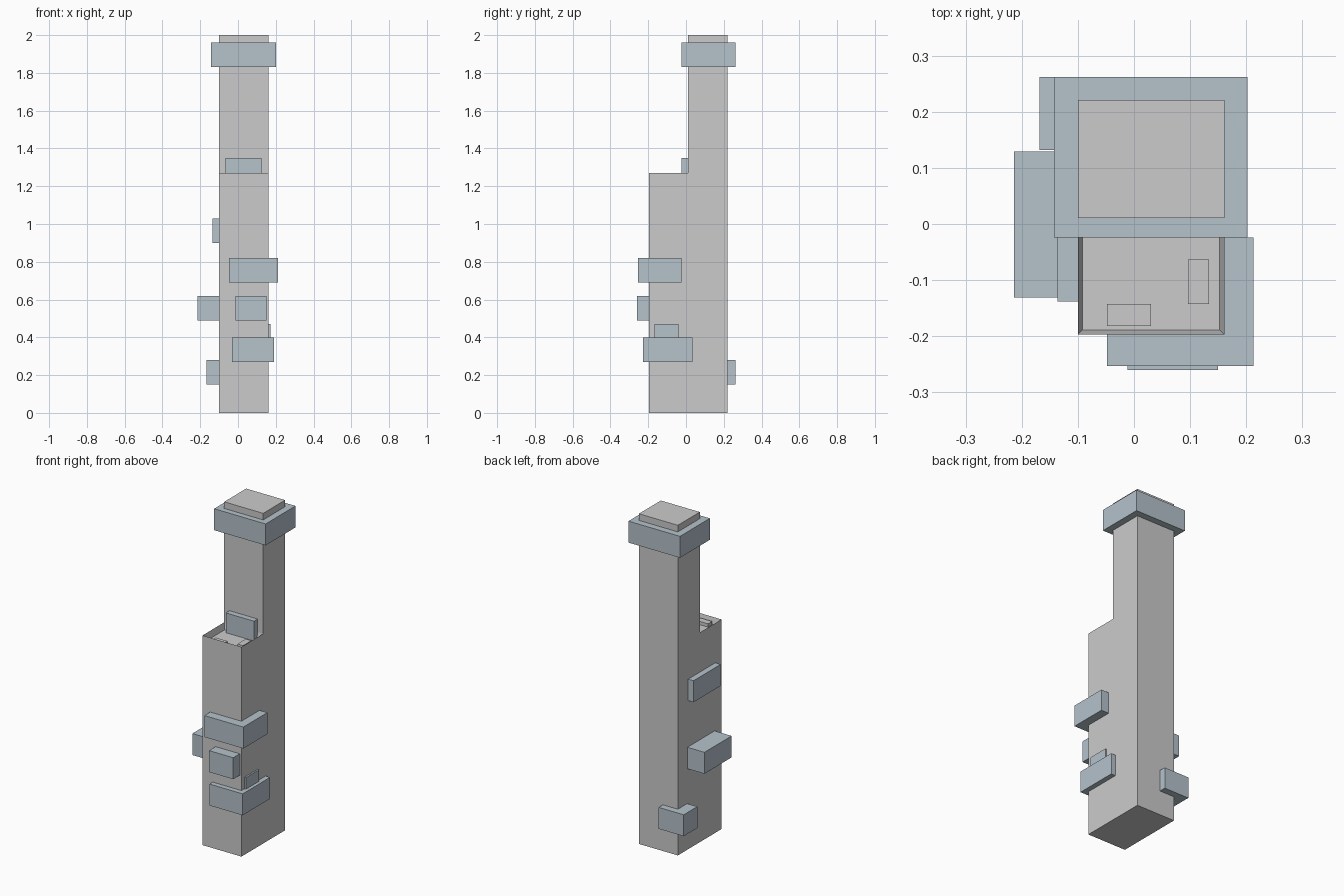
import bpy, bmesh

if "Cube" in bpy.data.objects:
    bpy.data.objects.remove(bpy.data.objects["Cube"])

blue = bpy.data.materials.new("blue_grey")
blue.diffuse_color = (0.46, 0.54, 0.60, 1)
blue.use_nodes = True
blue.node_tree.nodes["Principled BSDF"].inputs["Base Color"].default_value = blue.diffuse_color


def finish(bm, name, mat=None):
    bmesh.ops.recalc_face_normals(bm, faces=bm.faces)
    me = bpy.data.meshes.new(name)
    bm.to_mesh(me)
    bm.free()
    ob = bpy.data.objects.new(name, me)
    bpy.context.collection.objects.link(ob)
    if mat:
        me.materials.append(mat)
    return ob


def box(name, x, y, z, mat=None):
    bm = bmesh.new()
    bmesh.ops.create_cube(bm, size=1)
    for v in bm.verts:
        for i, (lo, hi) in enumerate((x, y, z)):
            v.co[i] = hi if v.co[i] > 0 else lo
    return finish(bm, name, mat)


# Stepped tower body: side profile extruded across x
X0, X1 = -0.10, 0.161
STEP, FLOOR = 1.27, 1.23
profile = [(-0.197, 0), (0.221, 0), (0.221, 2), (0.011, 2), (0.011, STEP), (-0.197, STEP)]
bm = bmesh.new()
side = bm.faces.new([bm.verts.new((X0, y, z)) for y, z in profile])
ext = bmesh.ops.extrude_face_region(bm, geom=[side], use_keep_orig=True)
bmesh.ops.translate(bm, vec=(X1 - X0, 0, 0),
                    verts=[g for g in ext["geom"] if isinstance(g, bmesh.types.BMVert)])
bmesh.ops.recalc_face_normals(bm, faces=bm.faces)

# Sunken roof of the lower block
roof = [f for f in bm.faces if all(abs(v.co.z - STEP) < 1e-4 for v in f.verts)]
bmesh.ops.inset_individual(bm, faces=roof, thickness=0.012, depth=FLOOR - STEP)
finish(bm, "tower_body")

# Low rooftop units inside the parapet
box("roof_unit_front", (-0.048, 0.030), (-0.182, -0.143), (FLOOR - 0.005, FLOOR + 0.02))
box("roof_unit_side", (0.096, 0.134), (-0.143, -0.063), (FLOOR - 0.005, FLOOR + 0.02))

# Collar and projecting bays, all the same height: x range, y range, base z
H = 0.13
bays = {
    "top_collar": ((-0.143, 0.202), (-0.024, 0.262), 1.83),
    "step_bay": ((-0.065, 0.124), (-0.024, 0.10), 1.22),
    "corner_bay_upper": ((-0.048, 0.213), (-0.253, -0.024), 0.69),
    "front_bay": ((-0.012, 0.150), (-0.260, -0.10), 0.49),
    "corner_bay_lower": ((-0.031, 0.191), (-0.228, 0.034), 0.27),
    "right_bay": ((0.05, 0.171), (-0.168, -0.041), 0.34),
    "left_bay_upper": ((-0.136, 0.0), (-0.138, 0.122), 0.90),
    "left_bay_lower": ((-0.214, 0.0), (-0.131, 0.129), 0.49),
    "back_corner_bay": ((-0.168, 0.0), (0.132, 0.262), 0.15),
}
for name, (x, y, z) in bays.items():
    box(name, x, y, (z, z + H), blue)
